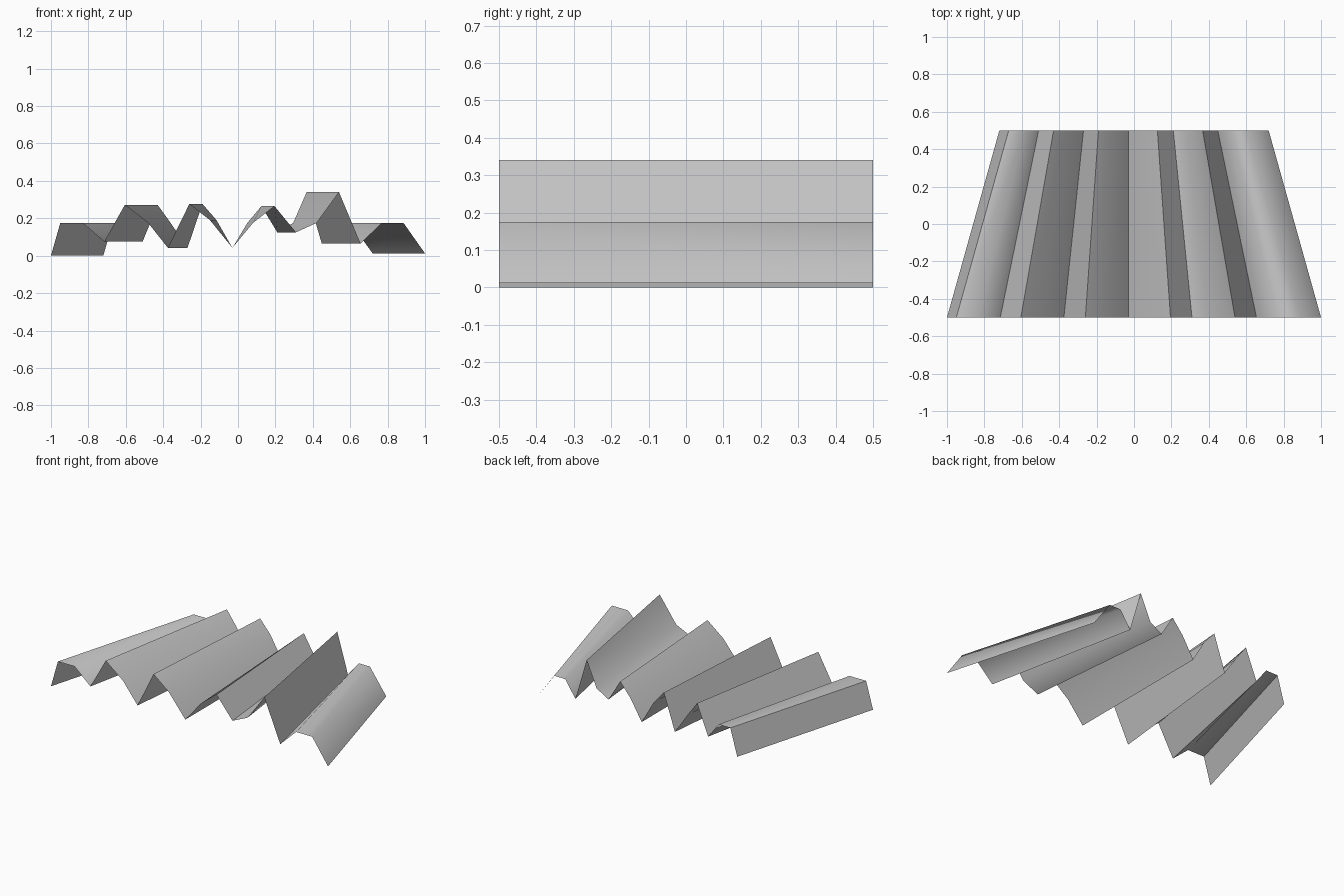
import bpy, bmesh, math

# pleat profile: x at the front edge, x at the back edge, shared height
PROFILE = [
    (-1.00, -0.72, 0.00), (-0.95, -0.67, 0.175), (-0.83, -0.585, 0.175),
    (-0.715, -0.51, 0.075), (-0.605, -0.43, 0.272), (-0.48, -0.36, 0.175),
    (-0.375, -0.27, 0.042), (-0.26, -0.19, 0.277), (-0.15, -0.115, 0.19),
    (-0.03, -0.03, 0.042), (0.08, 0.05, 0.175), (0.195, 0.125, 0.265),
    (0.31, 0.21, 0.125), (0.42, 0.295, 0.175), (0.54, 0.367, 0.34),
    (0.655, 0.448, 0.065), (0.77, 0.522, 0.175), (0.885, 0.602, 0.175),
    (1.00, 0.72, 0.012),
]

# one tapering pleated sheet lofted between the two edges
bm = bmesh.new()
rows = [(bm.verts.new((xf, -0.5, z)), bm.verts.new((xb, 0.5, z)))
        for xf, xb, z in PROFILE]
for (f0, b0), (f1, b1) in zip(rows, rows[1:]):
    bm.faces.new((f0, f1, b1, b0))
mesh = bpy.data.meshes.new("pleated_sheet")
bm.to_mesh(mesh)
bm.free()
sheet = bpy.data.objects.new("pleated_sheet", mesh)
bpy.context.collection.objects.link(sheet)

# soft minor bends, crisp folds
bpy.context.view_layer.objects.active = sheet
sheet.select_set(True)
bpy.ops.object.shade_smooth_by_angle(angle=math.radians(60))
